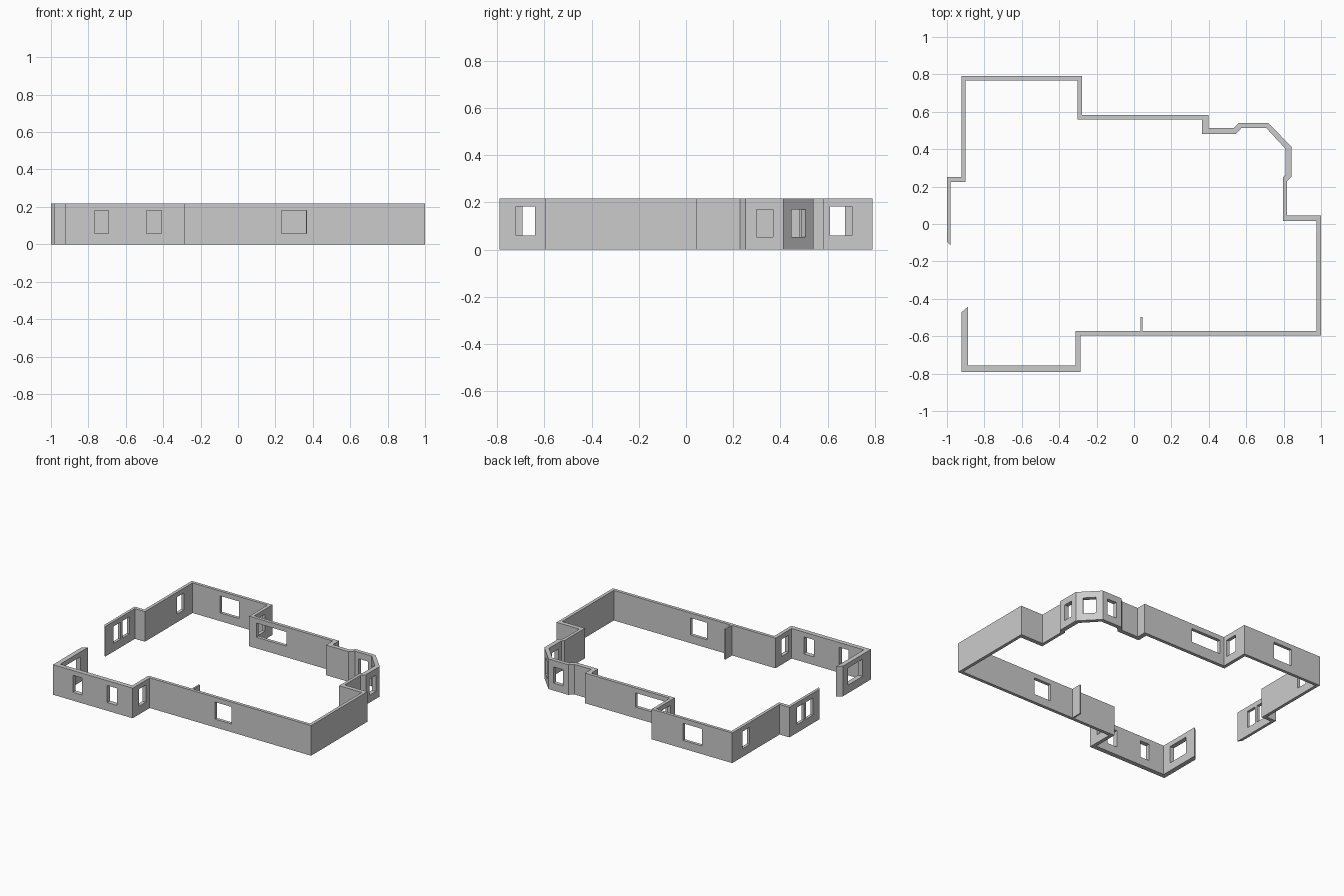
import bpy, bmesh, math
from mathutils import Matrix

HEIGHT = 0.217

# Wall outline: (outer x, outer y, inner x, inner y), clockwise from the gap on the left
outline = [
    (-1.0, -0.095, -0.98, -0.115),
    (-1.0, 0.25, -0.98, 0.225),
    (-0.922, 0.25, -0.90, 0.225),
    (-0.922, 0.79, -0.90, 0.768),
    (-0.278, 0.79, -0.302, 0.768),
    (-0.278, 0.583, -0.302, 0.559),
    (0.398, 0.583, 0.364, 0.559),
    (0.398, 0.512, 0.364, 0.481),
    (0.532, 0.512, 0.545, 0.481),
    (0.561, 0.54, 0.573, 0.512),      # bay
    (0.719, 0.54, 0.708, 0.512),
    (0.842, 0.412, 0.81, 0.402),
    (0.842, 0.253, 0.81, 0.264),
    (0.818, 0.228, 0.796, 0.248),
    (0.818, 0.046, 0.796, 0.015),
    (1.0, 0.046, 0.977, 0.015),
    (1.0, -0.596, 0.977, -0.573),
    (-0.287, -0.596, -0.313, -0.573),
    (-0.287, -0.79, -0.313, -0.757),
    (-0.922, -0.79, -0.888, -0.757),
    (-0.922, -0.472, -0.888, -0.443),
]

# Windows: (centre x, centre y, width, wall angle in degrees, bottom z, top z)
LOW, TOP = 0.059, 0.182
windows = [
    (-0.728, -0.774, 0.073, 0, LOW, TOP),
    (-0.45, -0.774, 0.08, 0, LOW, TOP),
    (0.30, -0.585, 0.134, 0, LOW, TOP),
    (-0.605, 0.779, 0.15, 0, LOW, TOP),
    (-0.125, 0.571, 0.24, 0, 0.08, TOP),
    (-0.30, -0.68, 0.08, 90, LOW, TOP),
    (-0.29, 0.656, 0.093, 90, LOW, TOP),
    (-0.911, 0.632, 0.082, 90, LOW, TOP),
    (-0.99, 0.122, 0.08, 90, LOW, TOP),
    (-0.99, 0.024, 0.08, 90, LOW, TOP),
    (-0.905, -0.61, 0.165, 90, LOW, TOP),
    (0.642, 0.526, 0.075, 0, 0.053, 0.17),
    (0.77, 0.467, 0.083, -46, 0.053, 0.17),
    (0.826, 0.333, 0.07, 90, 0.053, 0.17),
]


def finish(bm, name):
    bmesh.ops.recalc_face_normals(bm, faces=bm.faces)
    mesh = bpy.data.meshes.new(name)
    bm.to_mesh(mesh)
    bm.free()
    obj = bpy.data.objects.new(name, mesh)
    bpy.context.collection.objects.link(obj)
    return obj


def add_box(bm, x, y, z, sx, sy, sz, angle=0):
    m = (Matrix.Translation((x, y, z)) @ Matrix.Rotation(math.radians(angle), 4, 'Z')
         @ Matrix.Diagonal((sx, sy, sz, 1)))
    bmesh.ops.create_cube(bm, size=1, matrix=m)


# Continuous outer wall, swept along the outline
bm = bmesh.new()
rings = [[bm.verts.new(p) for p in ((ox, oy, 0), (ix, iy, 0), (ix, iy, HEIGHT), (ox, oy, HEIGHT))]
         for ox, oy, ix, iy in outline]
for a, b in zip(rings, rings[1:]):
    for i in range(4):
        j = (i + 1) % 4
        bm.faces.new((a[i], a[j], b[j], b[i]))
bm.faces.new(rings[0])
bm.faces.new(rings[-1])
walls = finish(bm, "outer_walls")

# Window openings
bm = bmesh.new()
for x, y, w, ang, z0, z1 in windows:
    add_box(bm, x, y, (z0 + z1) / 2, w, 0.06, z1 - z0, ang)
cutter = finish(bm, "window_cutter")
cutter.hide_render = True
mod = walls.modifiers.new("window_openings", 'BOOLEAN')
mod.operation = 'DIFFERENCE'
mod.solver = 'EXACT'
mod.object = cutter
bpy.context.view_layer.objects.active = walls
bpy.ops.object.modifier_apply(modifier=mod.name)
bpy.data.objects.remove(cutter)

# Short partition stub inside the front wall
bm = bmesh.new()
add_box(bm, 0.039, -0.535, HEIGHT / 2, 0.011, 0.076, HEIGHT)
finish(bm, "partition_stub")
